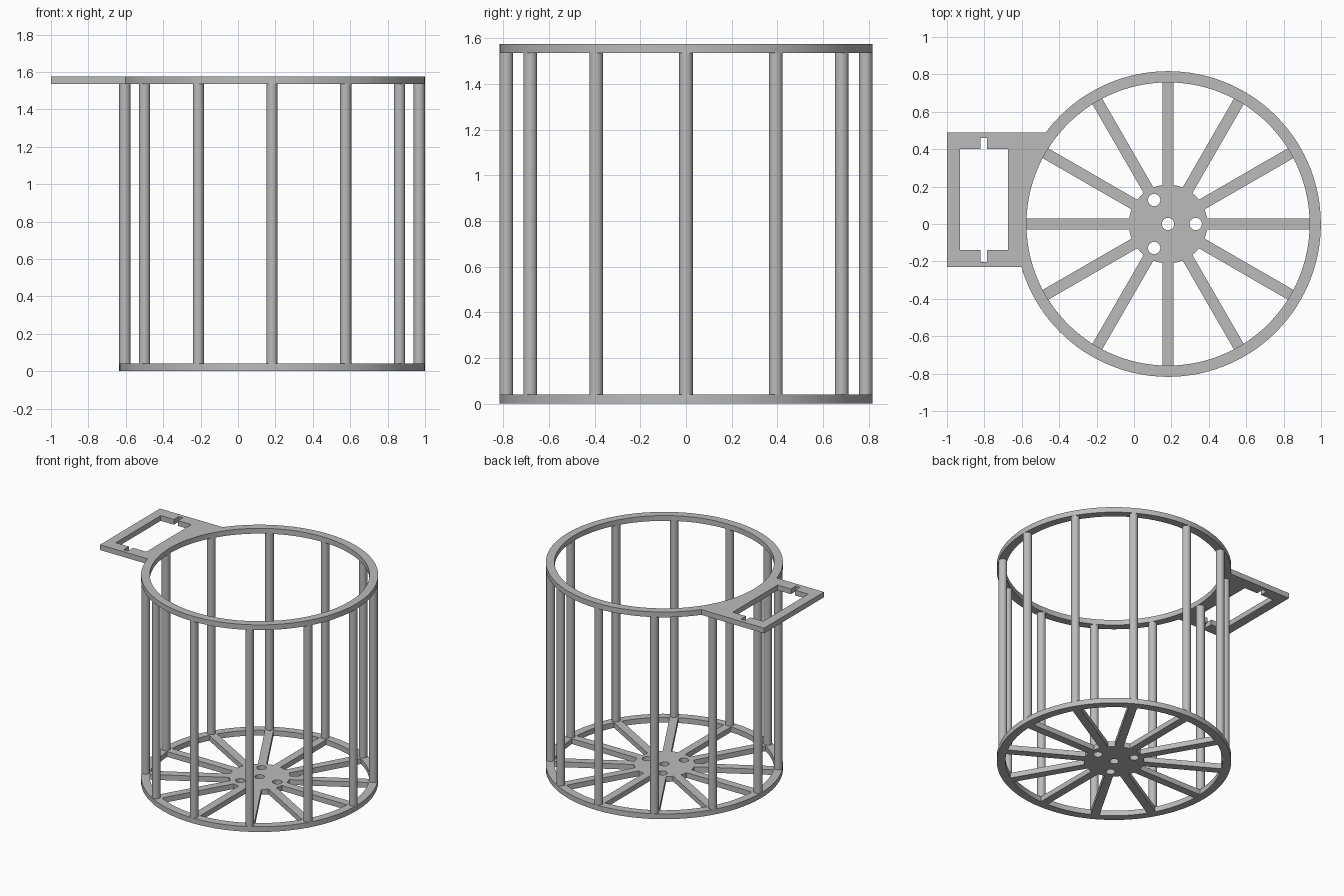
import bpy, bmesh
from math import sin, cos, pi, asin, sqrt, radians

cube = bpy.data.objects.get("Cube")
if cube:
    bpy.data.objects.remove(cube, do_unlink=True)

CX, OUTER, INNER, HUB = 0.182, 0.817, 0.757, 0.21
THICK, HEIGHT, HALF = 0.04, 1.575, 0.03
COUNT = 12

grey = bpy.data.materials.new("plain grey")
grey.use_nodes = True
colour = (0.5, 0.5, 0.5, 1)
grey.diffuse_color = colour
grey.node_tree.nodes["Principled BSDF"].inputs["Base Color"].default_value = colour


def arc(radius, start, end, steps, x=CX, y=0.0):
    return [(x + radius * cos(start + (end - start) * i / steps),
             y + radius * sin(start + (end - start) * i / steps)) for i in range(steps + 1)]


def circle(radius, steps, x=CX, y=0.0):
    return arc(radius, 0, 2 * pi, steps, x, y)[:-1]


def finish(obj):
    obj.data.materials.clear()
    obj.data.materials.append(grey)
    bpy.ops.object.select_all(action='DESELECT')
    obj.select_set(True)
    bpy.context.view_layer.objects.active = obj
    bpy.ops.object.shade_smooth_by_angle(angle=radians(30))


def plate(name, loops, z):
    """Flat plate from an outline followed by its holes."""
    curve = bpy.data.curves.new(name + "_outline", 'CURVE')
    curve.dimensions = '2D'
    curve.fill_mode = 'BOTH'
    curve.extrude = THICK / 2
    for loop in loops:
        spline = curve.splines.new('POLY')
        spline.points.add(len(loop) - 1)
        for point, (x, y) in zip(spline.points, loop):
            point.co = (x, y, 0, 1)
        spline.use_cyclic_u = True
    helper = bpy.data.objects.new(name + "_outline", curve)
    bpy.context.collection.objects.link(helper)
    graph = bpy.context.evaluated_depsgraph_get()
    mesh = bpy.data.meshes.new_from_object(helper.evaluated_get(graph))
    bpy.data.objects.remove(helper, do_unlink=True)
    bpy.data.curves.remove(curve)
    mesh.name = name
    bm = bmesh.new()
    bm.from_mesh(mesh)
    bmesh.ops.remove_doubles(bm, verts=bm.verts, dist=1e-5)
    bmesh.ops.recalc_face_normals(bm, faces=bm.faces)
    bm.to_mesh(mesh)
    bm.free()
    obj = bpy.data.objects.new(name, mesh)
    obj.location.z = z
    bpy.context.collection.objects.link(obj)
    finish(obj)


# Base: rim, spokes and hub, left over between wedge windows and drilled holes
base = [circle(OUTER, 120)]
step = 2 * pi / COUNT
wide, narrow = asin(HALF / INNER), asin(HALF / HUB)
for i in range(COUNT):
    a, b = i * step, (i + 1) * step
    base.append(arc(INNER, a + wide, b - wide, 10) + arc(HUB, b - narrow, a + narrow, 4))
base.append(circle(0.033, 24))
for i in range(3):
    t = i * 2 * pi / 3
    base.append(circle(0.033, 24, CX + 0.148 * cos(t), 0.148 * sin(t)))
plate("spoked_base", base, THICK / 2)

# Top rim with the side bracket in one piece
low, high = -0.23, 0.49
rim = arc(OUTER, -pi + asin(-low / OUTER), pi - asin(high / OUTER), 110)
rim += [(-1, high), (-1, low)]
slot = [(-0.93, -0.14), (-0.82, -0.14), (-0.82, -0.202), (-0.785, -0.202),
        (-0.785, -0.14), (-0.673, -0.14), (-0.673, 0.4), (-0.785, 0.4),
        (-0.785, 0.46), (-0.82, 0.46), (-0.82, 0.4), (-0.93, 0.4)]
plate("top_rim_with_bracket", [rim, circle(INNER, 120), slot], HEIGHT - THICK / 2)

# Upright posts
for i in range(COUNT):
    r = (OUTER + INNER) / 2
    bpy.ops.mesh.primitive_cylinder_add(
        vertices=32, radius=HALF, depth=HEIGHT - 2 * THICK,
        location=(CX + r * cos(i * step), r * sin(i * step), HEIGHT / 2))
    post = bpy.context.object
    post.name = f"post_{i + 1}"
    finish(post)
